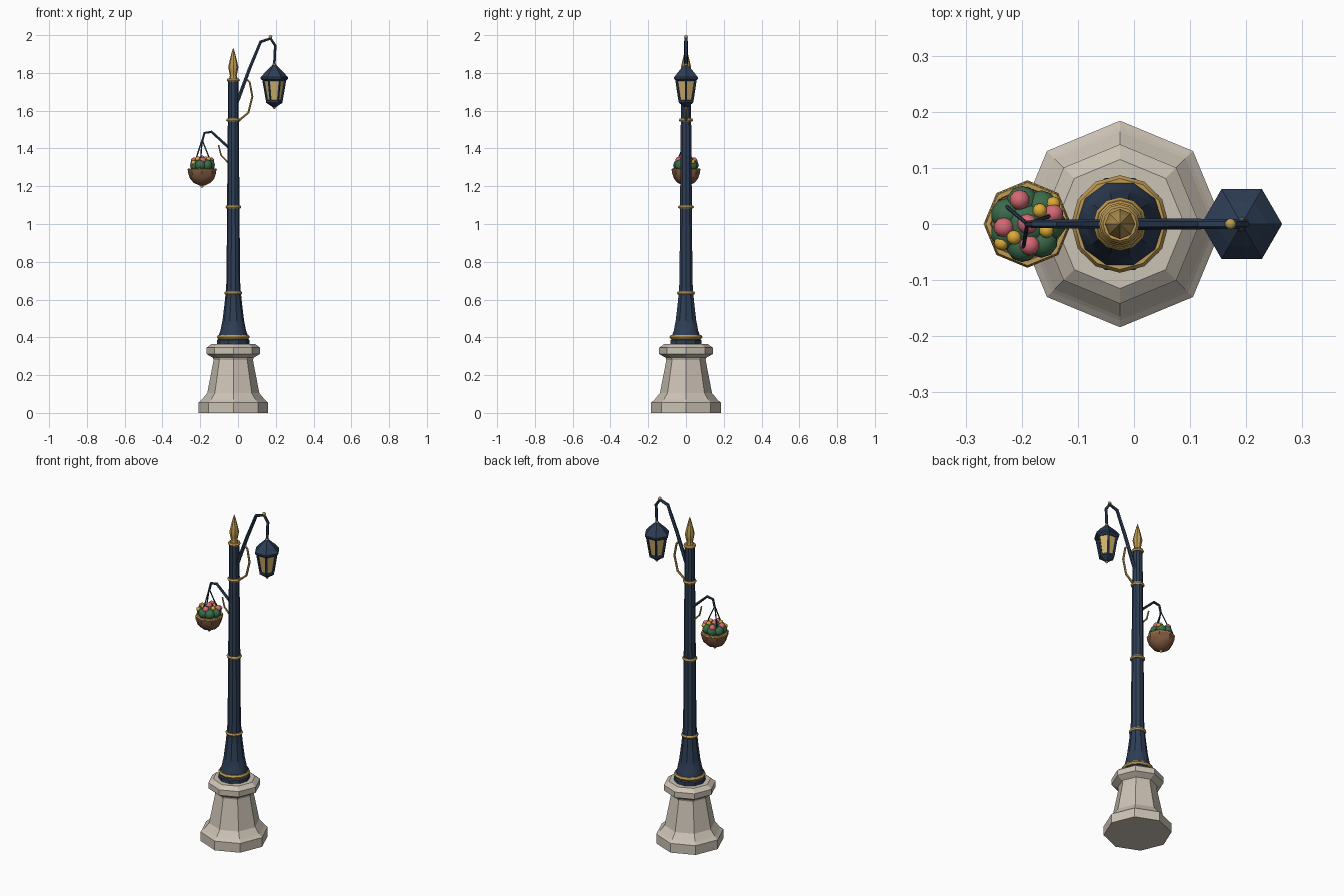
import bpy, bmesh
from math import cos, sin, pi, radians
from mathutils import Vector

cube = bpy.data.objects.get("Cube")
if cube:
    bpy.data.objects.remove(cube, do_unlink=True)


def material(name, r, g, b):
    m = bpy.data.materials.new(name)
    m.use_nodes = True
    m.diffuse_color = (r, g, b, 1)
    m.node_tree.nodes["Principled BSDF"].inputs["Base Color"].default_value = (r, g, b, 1)
    return m


STONE = material("pale stone", .60, .54, .46)
NAVY = material("navy paint", .027, .048, .092)
GOLD = material("gold trim", .52, .33, .09)
GLASS = material("amber glass", .62, .44, .15)
BROWN = material("brown basket", .22, .10, .05)
GREEN = material("green leaves", .045, .15, .07)
PINK = material("pink petals", .66, .14, .17)
YELLOW = material("yellow petals", .70, .40, .04)

POST_X, LAMP_X, BASKET_X = -.025, .192, -.19


def finish(obj, mat, smooth):
    obj.data.materials.clear()
    obj.data.materials.append(mat)
    bpy.ops.object.select_all(action='DESELECT')
    obj.select_set(True)
    bpy.context.view_layer.objects.active = obj
    if smooth:
        bpy.ops.object.shade_smooth_by_angle(angle=radians(smooth))
    return obj


def mesh_object(name, bm, mat, smooth):
    bmesh.ops.recalc_face_normals(bm, faces=bm.faces)
    me = bpy.data.meshes.new(name)
    bm.to_mesh(me)
    bm.free()
    obj = bpy.data.objects.new(name, me)
    bpy.context.collection.objects.link(obj)
    return finish(obj, mat, smooth)


def lathe(name, x, profile, sides, mat, smooth=0, closed=False):
    """Turn (radius, z) points about a vertical axis, with a corner facing +x."""
    bm = bmesh.new()
    rings = [[bm.verts.new((x + r * cos(2 * pi * i / sides), r * sin(2 * pi * i / sides), z))
              for i in range(sides)] for r, z in profile]
    pairs = list(zip(rings, rings[1:]))
    if closed:
        pairs.append((rings[-1], rings[0]))
    else:
        bm.faces.new(rings[0])
        bm.faces.new(rings[-1])
    for a, b in pairs:
        for i in range(sides):
            j = (i + 1) % sides
            bm.faces.new((a[i], a[j], b[j], b[i]))
    return mesh_object(name, bm, mat, smooth)


def band(name, x, z, radius, thick, mat=GOLD, sides=12):
    section = [(radius + thick * cos(k * pi / 3), z + thick * sin(k * pi / 3)) for k in range(6)]
    return lathe(name, x, section, sides, mat, 50, closed=True)


def tube(name, points, radius, mat, end=1.0):
    """Sweep a round bar through the points, narrowing to the end factor."""
    cu = bpy.data.curves.new(name, 'CURVE')
    cu.dimensions = '3D'
    cu.bevel_depth = radius
    cu.bevel_resolution = 1
    cu.use_fill_caps = True
    sp = cu.splines.new('POLY')
    sp.points.add(len(points) - 1)
    for i, p in enumerate(points):
        sp.points[i].co = (*p, 1)
        sp.points[i].radius = 1 + (end - 1) * i / (len(points) - 1)
    temp = bpy.data.objects.new(name, cu)
    bpy.context.collection.objects.link(temp)
    bpy.context.view_layer.update()
    me = bpy.data.meshes.new_from_object(
        temp.evaluated_get(bpy.context.evaluated_depsgraph_get()))
    bpy.data.objects.remove(temp, do_unlink=True)
    obj = bpy.data.objects.new(name, me)
    bpy.context.collection.objects.link(obj)
    return finish(obj, mat, 50)


def flat(points):
    return [(x, 0, z) for x, z in points]


def ball(name, centre, radius, mat, detail=2):
    bm = bmesh.new()
    bmesh.ops.create_icosphere(bm, subdivisions=detail, radius=radius)
    bmesh.ops.translate(bm, verts=bm.verts, vec=Vector(centre))
    return mesh_object(name, bm, mat, 60)


# Eight-sided stone pedestal
lathe("pedestal", POST_X, [(.184, 0), (.184, .055), (.172, .065), (.165, .072), (.138, .105),
                           (.104, .28), (.108, .292), (.142, .312), (.142, .345), (.115, .365)],
      8, STONE)

# Flared post and its bands
lathe("post", POST_X, [(.086, .36), (.086, .385), (.078, .392), (.078, .41), (.068, .435),
                       (.057, .49), (.046, .58), (.040, .64), (.036, .70), (.033, 1.09),
                       (.029, 1.55), (.027, 1.77)], 10, NAVY, 35)
band("foot_band", POST_X, .402, .075, .012)
for i, (z, r) in enumerate([(.635, .038), (1.09, .032), (1.55, .028), (1.762, .025)]):
    band(f"post_band_{i + 1}", POST_X, z, r, .010)

# Spear finial
lathe("finial", POST_X, [(.024, 1.765), (.018, 1.785), (.022, 1.805), (.027, 1.83),
                         (.018, 1.87), (.008, 1.91), (.001, 1.932)], 8, GOLD, 35)

# Lamp arm and its scroll
tube("lamp_arm", flat([(POST_X, 1.60), (.003, 1.665), (.06, 1.82), (.12, 1.965), (.172, 1.982),
                       (.197, 1.945), (LAMP_X, 1.84)]), .011, NAVY, .7)
ball("arm_knob", (.172, 0, 1.99), .010, GOLD)
tube("lamp_scroll", flat([(POST_X, 1.54), (.005, 1.548), (.055, 1.59), (.076, 1.675),
                          (.062, 1.75), (.042, 1.77)]), .007, GOLD, .8)

# Six-sided lantern
ball("lantern_cap", (LAMP_X, 0, 1.843), .010, GOLD)
lathe("lantern_roof", LAMP_X, [(.058, 1.757), (.072, 1.768), (.072, 1.777), (.045, 1.808),
                               (.016, 1.835), (.006, 1.85)], 6, NAVY)
lathe("lantern_glass", LAMP_X, [(.035, 1.645), (.054, 1.76)], 6, GLASS)
lathe("lantern_foot", LAMP_X, [(.008, 1.618), (.030, 1.633), (.044, 1.642), (.044, 1.653),
                               (.036, 1.656)], 6, NAVY)
for i in range(6):
    c, s = cos(i * pi / 3), sin(i * pi / 3)
    tube(f"lantern_bar_{i + 1}", [(LAMP_X + .038 * c, .038 * s, 1.648),
                                  (LAMP_X + .058 * c, .058 * s, 1.762)], .0065, NAVY)
ball("lantern_drop", (LAMP_X, 0, 1.616), .008, GOLD)

# Basket arm and its scroll
tube("basket_arm", flat([(POST_X, 1.385), (-.055, 1.41), (-.14, 1.488), (-.178, 1.482),
                         (BASKET_X, 1.435)]), .009, NAVY, .7)
tube("basket_scroll", flat([(POST_X, 1.32), (-.055, 1.328), (-.09, 1.365), (-.103, 1.418)]),
     .006, GOLD, .7)

# Hanging basket
lathe("basket_bowl", BASKET_X, [(.012, 1.203), (.045, 1.218), (.064, 1.24), (.074, 1.27),
                                (.076, 1.292), (.060, 1.292)], 8, BROWN, 40)
band("basket_rim", BASKET_X, 1.288, .070, .008, GOLD, 8)
ball("basket_drop", (BASKET_X, 0, 1.201), .009, GOLD)
for i in range(3):
    a = radians(20 + 120 * i)
    tube(f"basket_chain_{i + 1}", [(BASKET_X, 0, 1.445),
                                   (BASKET_X + .066 * cos(a), .066 * sin(a), 1.29)], .0035, NAVY)

# Leaves: a ring of round clumps about a centre mound
ball("leaf_mound", (BASKET_X, 0, 1.305), .046, GREEN)
for i in range(7):
    a = 2 * pi * i / 7
    ball(f"leaf_clump_{i + 1}", (BASKET_X + .040 * cos(a), .040 * sin(a), 1.312), .029, GREEN)

# Flowers: (x offset, y offset, height)
blooms = {
    "pink_flower": (PINK, .018, [(-.014, .043, 1.335), (.046, .018, 1.335), (0, 0, 1.345),
                                 (-.042, -.006, 1.335), (.004, -.038, 1.338)]),
    "yellow_flower": (YELLOW, .013, [(.046, .036, 1.33), (.022, .024, 1.345),
                                     (-.024, -.024, 1.345), (.034, -.012, 1.342),
                                     (-.046, -.034, 1.325)]),
}
for name, (mat, size, spots) in blooms.items():
    for i, (dx, dy, z) in enumerate(spots):
        ball(f"{name}_{i + 1}", (BASKET_X + dx, dy, z), size, mat)
